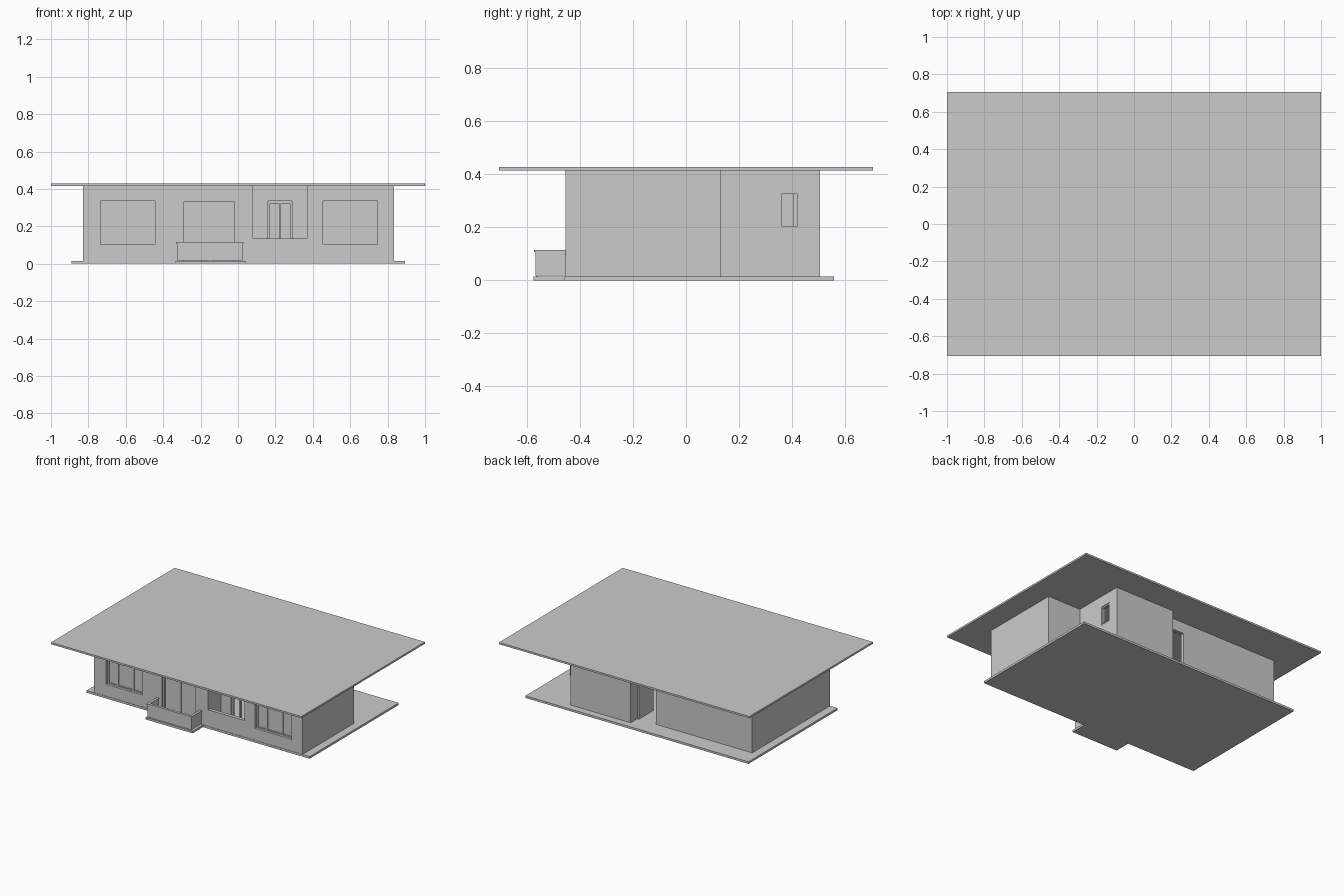
import bpy, bmesh

if "Cube" in bpy.data.objects:
    bpy.data.objects.remove(bpy.data.objects["Cube"])

FLOOR, CEIL, T = 0.015, 0.415, 0.025


def add_box(bm, x0, x1, y0, y1, z0, z1):
    vs = bmesh.ops.create_cube(bm, size=1)["verts"]
    for v in vs:
        v.co.x = x0 if v.co.x < 0 else x1
        v.co.y = y0 if v.co.y < 0 else y1
        v.co.z = z0 if v.co.z < 0 else z1


def finish(name, bm):
    me = bpy.data.meshes.new(name)
    bm.to_mesh(me)
    bm.free()
    ob = bpy.data.objects.new(name, me)
    bpy.context.collection.objects.link(ob)
    return ob


def boxes(name, *dims):
    bm = bmesh.new()
    for d in dims:
        add_box(bm, *d)
    return finish(name, bm)


def prism(name, pts, z0, z1, caps=True):
    bm = bmesh.new()
    lo = [bm.verts.new((x, y, z0)) for x, y in pts]
    hi = [bm.verts.new((x, y, z1)) for x, y in pts]
    n = len(pts)
    for i in range(n):
        j = (i + 1) % n
        bm.faces.new((lo[i], lo[j], hi[j], hi[i]))
    if caps:
        bm.faces.new(lo[::-1])
        bm.faces.new(hi)
    return finish(name, bm)


def apply(ob):
    bpy.context.view_layer.objects.active = ob
    for m in list(ob.modifiers):
        bpy.ops.object.modifier_apply(modifier=m.name)


def cut(ob, *dims):
    cutter = boxes("cutter", *dims)
    cutter.hide_render = True
    m = ob.modifiers.new("openings", "BOOLEAN")
    m.operation, m.solver, m.object = "DIFFERENCE", "EXACT", cutter
    apply(ob)
    bpy.data.objects.remove(cutter)


def window(name, x0, x1, y, z0, z1, bars, f=0.012, glass=True):
    """Frame with upright bars (x positions) and a thin pane."""
    d = (y, y + 0.016)
    parts = [(x0, x1, *d, z0, z0 + f), (x0, x1, *d, z1 - f, z1),
             (x0, x0 + f, *d, z0 + f, z1 - f), (x1 - f, x1, *d, z0 + f, z1 - f)]
    parts += [(b - f / 2, b + f / 2, *d, z0 + f, z1 - f) for b in bars]
    if glass:
        parts.append((x0 + f, x1 - f, y + 0.007, y + 0.01, z0 + f, z1 - f))
    return boxes(name, *parts)


# Roof slab and floor slab with balcony tongue
boxes("roof", (-1, 1, -0.705, 0.705, CEIL, 0.428))
prism("floor_slab", [(-0.89, -0.458), (-0.335, -0.458), (-0.335, -0.575), (0.04, -0.575),
                     (0.04, -0.458), (0.893, -0.458), (0.893, 0.558), (-0.89, 0.558)], 0, FLOOR)

# Hollow outer walls
walls = prism("outer_walls", [(-0.83, -0.455), (0.835, -0.455), (0.835, 0.13), (0.57, 0.13),
                              (0.57, 0.505), (0.09, 0.505), (0.09, 0.43), (-0.83, 0.43)],
              FLOOR, CEIL, caps=False)
sol = walls.modifiers.new("thickness", "SOLIDIFY")
sol.thickness, sol.offset, sol.use_even_offset = T, -1, True
apply(walls)
cut(walls,
    (-0.735, -0.445, -0.5, -0.4, 0.098, 0.335),   # left window
    (0.455, 0.745, -0.5, -0.4, 0.098, 0.335),     # right window
    (-0.29, -0.02, -0.5, -0.4, 0.0, 0.33),        # balcony door
    (0.08, 0.37, -0.5, -0.4, 0.135, 0.45),        # loggia opening
    (0.5, 0.6, 0.35, 0.43, 0.195, 0.335),         # side window
    (-0.06, 0.0895, 0.38, 0.46, 0.0, 0.335))      # rear entrance

# Recessed loggia behind the front parapet
boxes("loggia_sides", (0.08 - T, 0.08, -0.43, -0.31, FLOOR, CEIL),
      (0.37, 0.37 + T, -0.43, -0.31, FLOOR, CEIL))
loggia_back = boxes("loggia_back_wall", (0.08 - T, 0.37 + T, -0.31, -0.31 + T, FLOOR, CEIL))
cut(loggia_back, (0.16, 0.29, -0.35, -0.25, 0.0, 0.335))
window("loggia_door", 0.16, 0.29, -0.3, FLOOR, 0.335, [0.225], glass=False)

# Front glazing and sills
for side, x in (("left", -0.735), ("right", 0.455)):
    window(side + "_window", x, x + 0.29, -0.44, 0.098, 0.335, [x + 0.083, x + 0.207])
    boxes(side + "_sill", (x, x + 0.29, -0.457, -0.43, 0.096, 0.102))
window("balcony_door", -0.29, -0.02, -0.44, FLOOR, 0.33, [-0.155])

# Side window frame and open rear door
side = window("side_window", 0.35, 0.43, 0, 0.195, 0.335, [], f=0.01, glass=False)
side.rotation_euler.z = 1.5707963
side.location.x = 0.566
boxes("rear_door_leaf", (0.076, 0.088, 0.26, 0.43, FLOOR, 0.335))

# Balcony parapet and its cap rail
boxes("balcony_parapet", (-0.325, 0.025, -0.568, -0.558, 0.018, 0.108),
      (-0.325, -0.315, -0.558, -0.455, 0.018, 0.108),
      (0.015, 0.025, -0.558, -0.455, 0.018, 0.108))
boxes("balcony_rail", (-0.331, 0.029, -0.573, -0.555, 0.106, 0.115),
      (-0.331, -0.312, -0.555, -0.455, 0.106, 0.115),
      (0.012, 0.029, -0.555, -0.455, 0.106, 0.115))
boxes("balcony_feet", *[(x, x + 0.01, -0.566, -0.56, FLOOR - 0.002, 0.02)
                        for x in (-0.325, -0.155, 0.015)])
